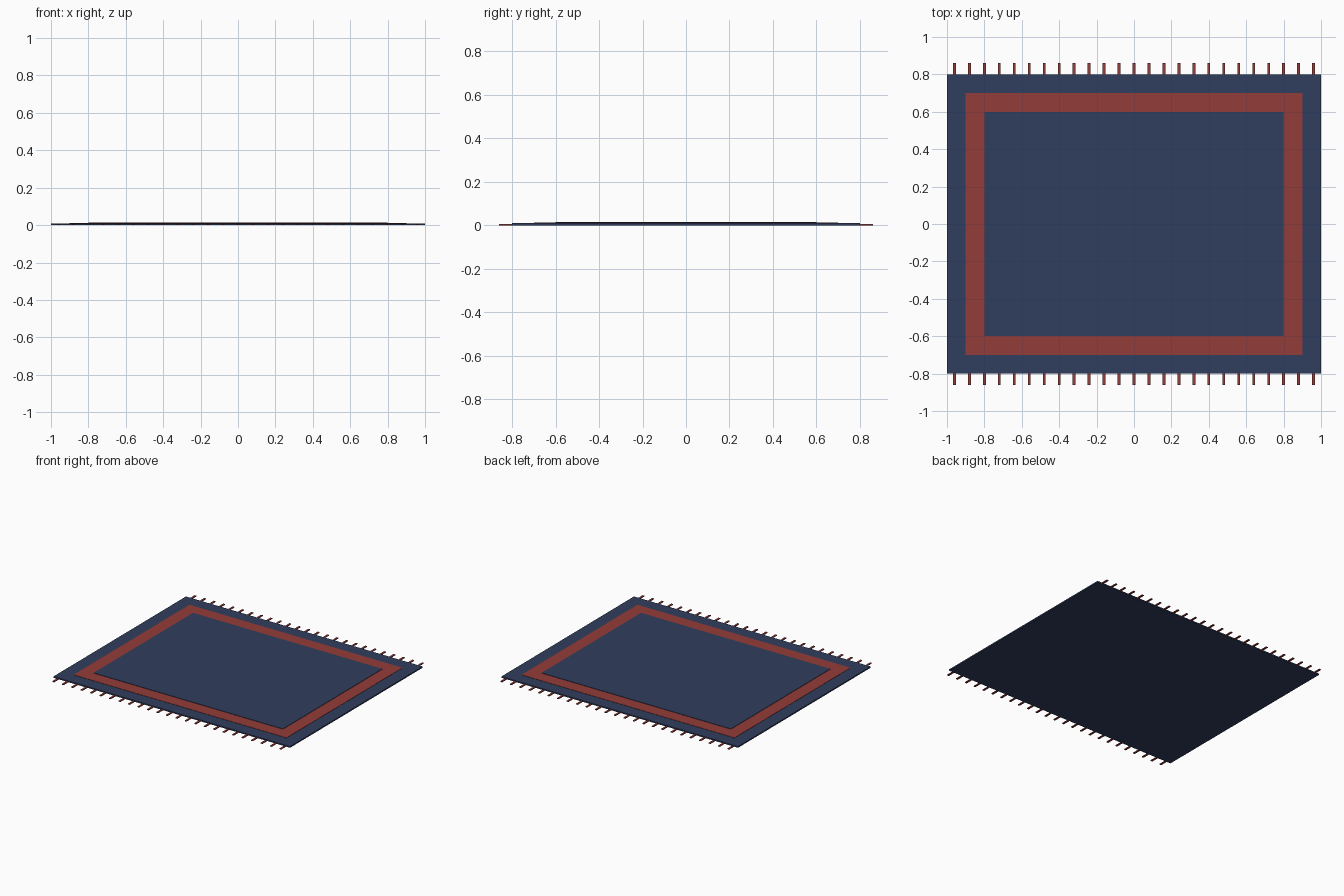
import bpy, bmesh
from mathutils import Matrix, Vector

if "Cube" in bpy.data.objects:
    bpy.data.objects.remove(bpy.data.objects["Cube"])


def material(name, rgb):
    m = bpy.data.materials.new(name)
    m.diffuse_color = (*rgb, 1)
    m.use_nodes = True
    m.node_tree.nodes["Principled BSDF"].inputs["Base Color"].default_value = m.diffuse_color
    return m


navy = material("navy_wool", (0.03, 0.047, 0.11))
red = material("red_wool", (0.29, 0.045, 0.04))


def add_boxes(name, boxes, mat):
    """One object from boxes given as (x0, x1, y0, y1, z0, z1)."""
    bm = bmesh.new()
    for x0, x1, y0, y1, z0, z1 in boxes:
        centre = Vector(((x0 + x1) / 2, (y0 + y1) / 2, (z0 + z1) / 2))
        size = Matrix.Diagonal((x1 - x0, y1 - y0, z1 - z0, 1))
        bmesh.ops.create_cube(bm, size=1, matrix=Matrix.Translation(centre) @ size)
    mesh = bpy.data.meshes.new(name)
    bm.to_mesh(mesh)
    bm.free()
    mesh.materials.append(mat)
    obj = bpy.data.objects.new(name, mesh)
    bpy.context.collection.objects.link(obj)
    return obj


# Stacked woven layers: base, contrasting border, central field
add_boxes("rug_base", [(-1, 1, -0.8, 0.8, 0, 0.01)], navy)
add_boxes("rug_border", [(-0.9, 0.9, -0.7, 0.7, 0.001, 0.012)], red)
add_boxes("rug_field", [(-0.8, 0.8, -0.6, 0.6, 0.002, 0.015)], navy)

# Fringe tassels along the front edge, mirrored to the back
strands = [(-0.96 + 0.08 * i - 0.0075, -0.96 + 0.08 * i + 0.0075,
            -0.86, -0.8, 0, 0.006) for i in range(25)]
fringe = add_boxes("fringe", strands, red)
mirror = fringe.modifiers.new("mirror", 'MIRROR')
mirror.use_axis = (False, True, False)
mirror.use_mirror_merge = False
